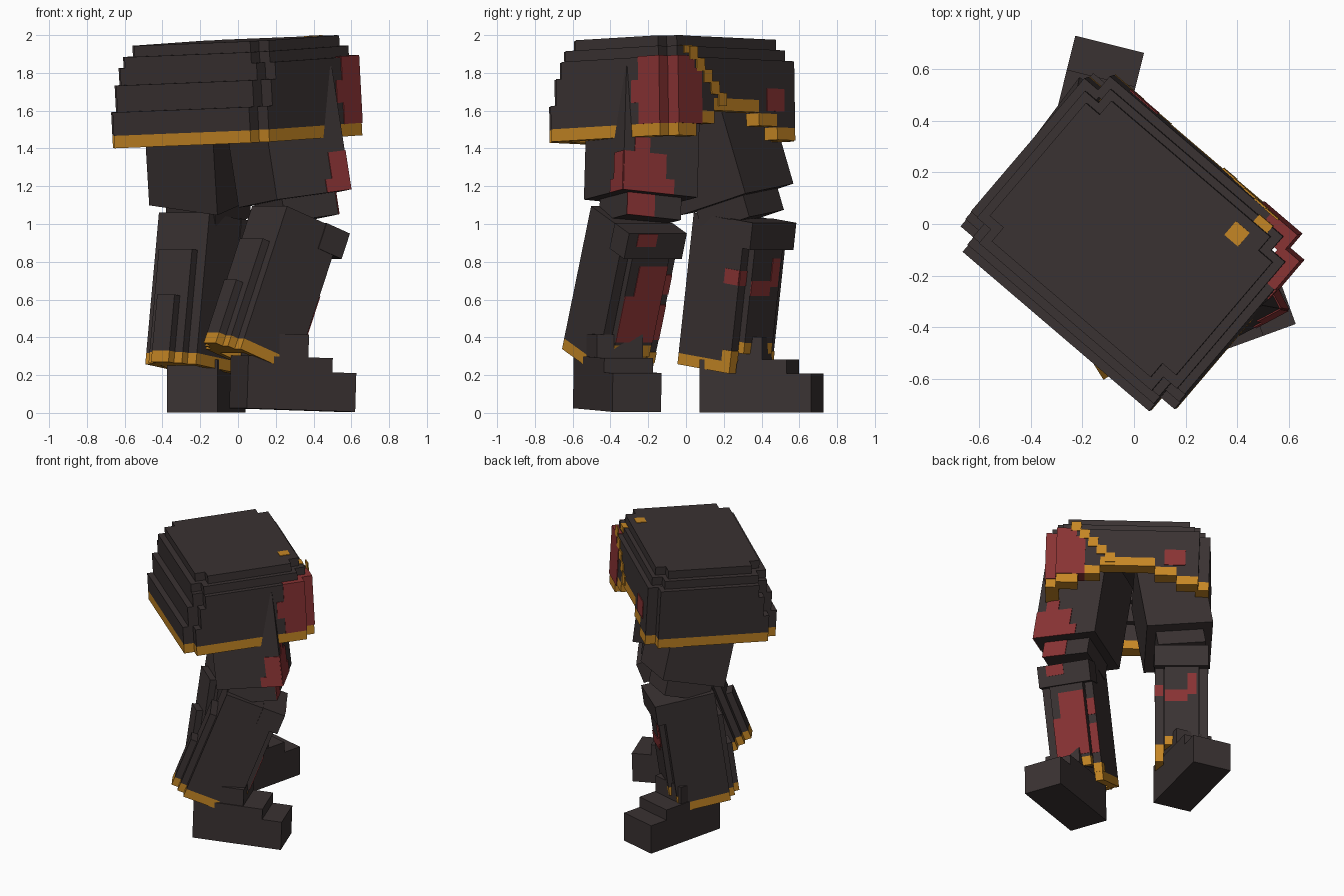
import bpy, bmesh, math
from mathutils import Matrix, Vector

if "Cube" in bpy.data.objects:
    bpy.data.objects.remove(bpy.data.objects["Cube"])

# Flat colours
def material(name, rgb):
    m = bpy.data.materials.new(name)
    m.diffuse_color = (*rgb, 1)
    m.use_nodes = True
    m.node_tree.nodes["Principled BSDF"].inputs["Base Color"].default_value = m.diffuse_color
    return m

MATS = [material("charcoal cloth", (0.042, 0.032, 0.032)),
        material("ochre trim", (0.56, 0.24, 0.018)),
        material("dull red", (0.25, 0.033, 0.034))]
DARK, TRIM, RED = range(3)


def part(name, frame, boxes):
    """One object from boxes (x0, x1, y0, y1, z0, z1, colour); y is forward, x is right."""
    bm = bmesh.new()
    for x0, x1, y0, y1, z0, z1, col in boxes:
        mid = Vector(((x0 + x1) / 2, (y0 + y1) / 2, (z0 + z1) / 2))
        size = Matrix.Diagonal((x1 - x0, y1 - y0, z1 - z0, 1))
        made = bmesh.ops.create_cube(bm, size=1, matrix=Matrix.Translation(mid) @ size)
        for f in {f for v in made["verts"] for f in v.link_faces}:
            f.material_index = col
    me = bpy.data.meshes.new(name)
    bm.to_mesh(me)
    bm.free()
    for m in MATS:
        me.materials.append(m)
    ob = bpy.data.objects.new(name, me)
    ob.matrix_world = frame
    bpy.context.collection.objects.link(ob)
    return ob


def frame(pos, yaw, pitch=0, roll=0):
    """Frame whose forward axis points along the compass angle yaw."""
    r = lambda a, ax: Matrix.Rotation(math.radians(a), 4, ax)
    return Matrix.Translation(pos) @ r(yaw - 90, 'Z') @ r(pitch, 'X') @ r(roll, 'Y')


# Waist skirt: hollow, stepped at the back, notched corners
U0, U1, V0, V1, N, T = -0.50, 0.59, -0.505, 0.394, 0.07, 0.09
H = 0.066
skirt = []
for z0, z1, back, col in [(0, H, 0, TRIM), (H, 0.19, 0, DARK),
                          (0.19, 0.33, 0.04, DARK), (0.33, 0.42, 0.08, DARK)]:
    b = V0 + back
    skirt.append((U0 + N, U1 - N, b, b + T, z0, z1, col))
    for x in (U0, U1 - T):
        skirt.append((x, x + T, b + N, V1 - N, z0, z1, col))
# Front wall in columns with an arched trim
cols = 13
step = (U1 - U0 - 2 * N) / cols
for i in range(cols):
    x = U0 + N + i * step
    d = abs(x + step / 2 - (U0 + U1) / 2)
    bot = 0.14 if d < 0.16 else 0.07 if d < 0.34 else 0
    skirt.append((x, x + step, V1 - T, V1, bot, bot + H, TRIM))
    skirt.append((x, x + step, V1 - T, V1, bot + H, 0.42, DARK))
# Stepped roof, each layer a cross so the corners stay notched
for a0, a1, b0, b1, z0, z1 in [(-0.465, 0.555, -0.425, 0.36, 0.42, 0.478),
                               (-0.43, 0.52, -0.385, 0.33, 0.478, 0.535)]:
    skirt.append((a0, a1, b0 + N, b1 - N, z0, z1, DARK))
    skirt.append((a0 + N, a1 - N, b0, b1, z0, z1, DARK))
# Red corner and patches
skirt += [(0.33, 0.523, V1 - T, V1 + 0.005, H, 0.36, RED),
          (0.39, 0.523, V1 - T, V1 + 0.005, 0.36, 0.425, RED),
          (U1 - T, U1 + 0.005, 0.18, 0.327, H, 0.425, RED),
          (U1 - T, U1 + 0.005, 0.13, 0.18, 0.18, 0.30, RED),
          (-0.34, -0.20, V1, V1 + 0.005, 0.15, 0.27, RED)]
# Diagonal strap on the front, ending on the roof
for i in range(5):
    x, z = 0.13 + i * 0.058, 0.165 + i * 0.06
    skirt.append((x, x + 0.066, V1, V1 + 0.007, z, z + 0.07, TRIM))
skirt += [(0.36, 0.43, 0.3, 0.366, 0.44, 0.482, TRIM),
          (0.31, 0.38, 0.22, 0.29, 0.535, 0.539, TRIM)]
tilt = Matrix.Rotation(-0.053, 4, 'Y') @ Matrix.Rotation(0.015, 4, 'X')
part("waist_skirt", Matrix.Translation((0, 0, 1.437)) @ tilt @ frame((0, 0, 0), 49.5), skirt)

# Thighs with a smaller knee block below
W = 0.2225
def thigh(side, fr, height, extra=()):
    part(side + "_thigh", fr, [(-W, W, -W, W, 0, height, DARK),
                               (-0.16, 0.16, -0.16, 0.16, -0.12, 0, DARK), *extra])

red_thigh = [(-0.08, W, W, W + 0.005, 0, 0.08, RED),
             (-0.03, W, W, W + 0.005, 0.08, 0.21, RED),
             (0.07, 0.16, W, W + 0.005, 0.21, 0.29, RED),
             (W, W + 0.005, 0.08, W, 0, 0.07, RED),
             (W, W + 0.005, 0.12, W, 0.07, 0.21, RED),
             (0.0, 0.165, 0.16, 0.165, -0.12, 0, RED)]
thigh("right", frame((0.30, -0.24, 1.135), 28, 7, -5.5), 0.66, red_thigh)
thigh("left", frame((-0.16, 0.27, 1.13), 53, 15, 7), 0.60)

# Shins: shell walls, layered calf plates, front plate, knee pad
def shin(side, fr, extra):
    b = [(-0.165, 0.165, -0.17, 0.17, -0.70, 0, DARK)]
    def panel(x0, x1, y0, y1, bottom, top):
        b.append((x0, x1, y0, y1, bottom + 0.06, top, DARK))
        b.append((x0, x1, y0, y1, bottom, bottom + 0.06, TRIM))
    for s in (-1, 1):
        x0, x1 = sorted((s * 0.12, s * 0.175))
        panel(x0, x1, -0.18, 0.18, -0.81, 0)
        x0, x1 = sorted((s * 0.118, s * 0.178))
        b.append((x0, x1, 0.12, 0.183, -0.75, -0.69, TRIM))
    panel(-0.12, 0.12, -0.18, -0.12, -0.81, 0)
    panel(-0.115, 0.115, -0.225, -0.18, -0.81, -0.2)
    panel(-0.06, 0.06, -0.27, -0.225, -0.81, -0.45)
    panel(-0.115, 0.115, 0.12, 0.215, -0.70, -0.1)
    b.append((-0.18, 0.18, 0.08, 0.235, -0.14, 0.004, DARK))
    part(side + "_shin", fr, b + extra)

F = 0.215
shin("right", frame((0.31, -0.265, 1.03), 32, -21),
     [(-0.115, 0.115, F, F + 0.005, -0.62, -0.36, RED),
      (-0.115, 0.06, F, F + 0.005, -0.36, -0.19, RED),
      (-0.175, -0.12, 0.18, 0.185, -0.62, -0.42, RED),
      (-0.175, -0.12, 0.18, 0.185, -0.36, -0.25, RED),
      (0.0, 0.12, 0.235, 0.238, -0.07, 0.0, RED)])
shin("left", frame((-0.17, 0.29, 1.035), 50, -8),
     [(-0.10, -0.04, F, F + 0.005, -0.34, -0.19, RED),
      (-0.04, 0.115, F, F + 0.005, -0.39, -0.31, RED),
      (0.12, 0.175, 0.18, 0.185, -0.34, -0.26, RED),
      (0.175, 0.18, 0.08, 0.18, -0.34, -0.26, RED)])

# Boots, stepped down towards the toe
for side, fr in [("right", frame((0.287, -0.365, 0.015), 20, -1.8)),
                 ("left", frame((-0.168, 0.40, 0.003), 76))]:
    part(side + "_boot", fr, [(-0.137, 0.137, -0.305, 0.305, 0, 0.205, DARK),
                              (-0.137, 0.137, -0.305, 0.17, 0.205, 0.28, DARK),
                              (-0.13, 0.13, -0.25, 0.035, 0.28, 0.40, DARK)])
